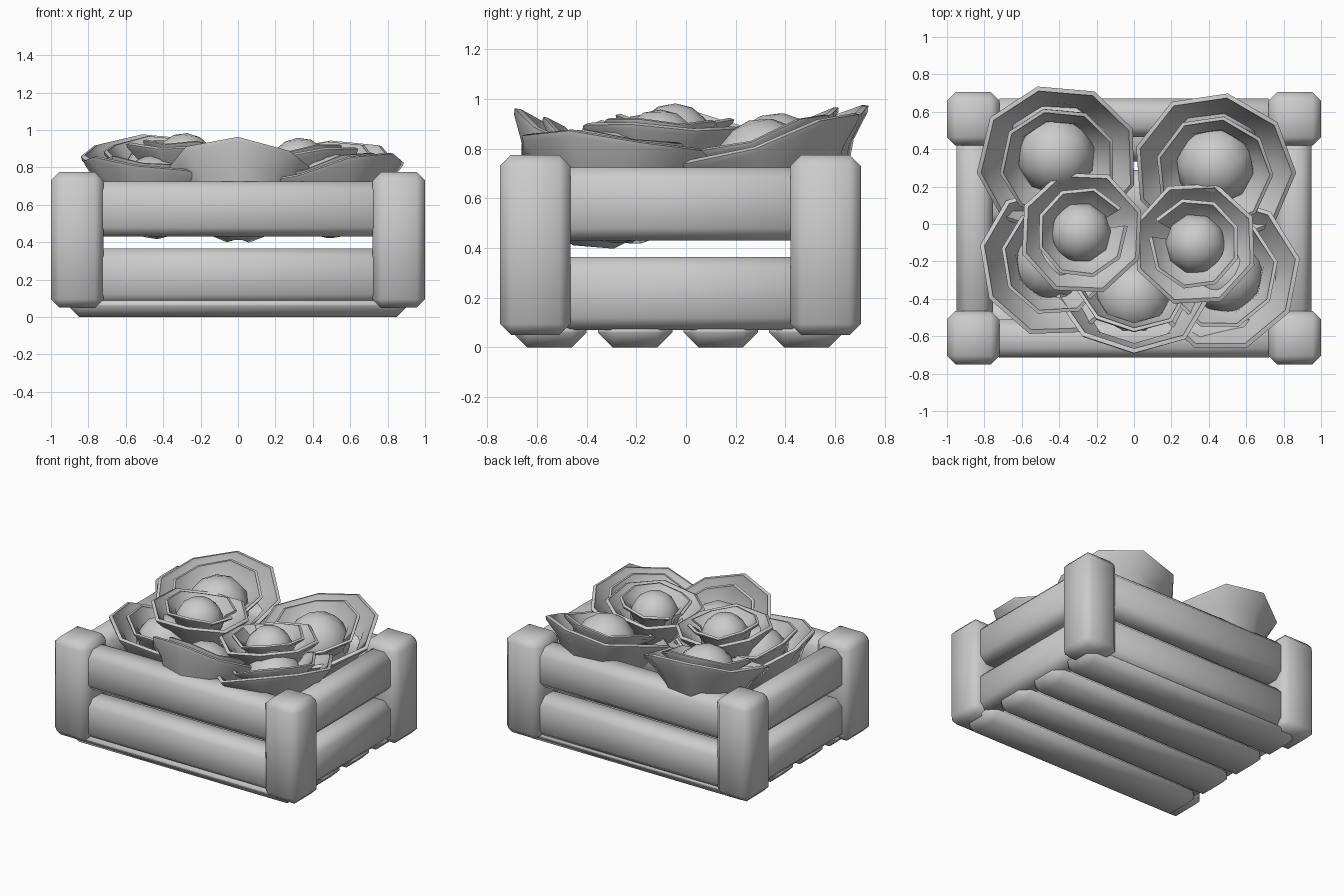
import bpy, math
from mathutils import Matrix, Vector

cube = bpy.data.objects.get("Cube")
if cube:
    bpy.data.objects.remove(cube, do_unlink=True)

grey = bpy.data.materials.new("plain_grey")
grey.use_nodes = True
grey.diffuse_color = (0.6, 0.6, 0.6, 1)
grey.node_tree.nodes["Principled BSDF"].inputs["Base Color"].default_value = (0.6, 0.6, 0.6, 1)


def finish(obj, name, angle):
    obj.name = name
    obj.data.materials.append(grey)
    bpy.ops.object.select_all(action='DESELECT')
    obj.select_set(True)
    bpy.context.view_layer.objects.active = obj
    bpy.ops.object.shade_smooth_by_angle(angle=math.radians(angle))
    return obj


def board(name, lo, hi, bevel):
    """Chamfered, softly shaded timber between two corners."""
    lo, hi = Vector(lo), Vector(hi)
    bpy.ops.mesh.primitive_cube_add(size=1, location=(lo + hi) / 2)
    obj = bpy.context.object
    obj.scale = hi - lo
    bpy.ops.object.transform_apply(location=False, rotation=False, scale=True)
    mod = obj.modifiers.new("Chamfer", 'BEVEL')
    mod.width, mod.segments = bevel, 1
    bpy.ops.object.modifier_apply(modifier=mod.name)
    return finish(obj, name, 60)


def leaf(name, profile, sides, gap, place, thickness):
    """Flared saucer leaf swept round the head, with an opening on its low side."""
    cols = sides + 1 if gap else sides
    n = len(profile)
    verts, faces = [], []
    for i in range(cols):
        a = gap / 2 + (math.tau - gap) * i / sides
        # the rim waves gently from corner to corner
        for j, (r, z) in enumerate(profile):
            wave = 0.005 * j * math.sin(2.3 * i)
            verts.append(place @ Vector((r * math.cos(a), r * math.sin(a), z + wave)))
    for i in range(sides):
        k = (i + 1) % cols
        for j in range(n - 1):
            faces.append((i * n + j, k * n + j, k * n + j + 1, i * n + j + 1))
    faces.append([i * n for i in reversed(range(cols))])
    mesh = bpy.data.meshes.new(name)
    mesh.from_pydata(verts, [], faces)
    obj = bpy.data.objects.new(name, mesh)
    bpy.context.collection.objects.link(obj)
    bpy.context.view_layer.objects.active = obj
    mod = obj.modifiers.new("Thickness", 'SOLIDIFY')
    mod.thickness, mod.offset = thickness, -1
    bpy.ops.object.modifier_apply(modifier=mod.name)
    return finish(obj, name, 45)


# Leaf sections as radius and height, ending in a chamfered lip
OUTER = [(0.08, -0.33), (0.23, -0.25), (0.32, -0.1), (0.41, -0.02), (0.42, 0.0)]
INNER = [(0.06, -0.24), (0.19, -0.13), (0.23, -0.03), (0.3, 0.02), (0.305, 0.035)]


def head(name, centre, size, facing, tilt, outer_gap):
    """Leafy head: two open leaves around a round heart."""
    place = (Matrix.Translation(centre) @ Matrix.Rotation(math.radians(facing), 4, 'Z')
             @ Matrix.Rotation(math.radians(tilt), 4, 'Y') @ Matrix.Scale(size, 4))
    leaf(name + "_outer_leaf", OUTER, 8, math.radians(outer_gap), place, 0.025)
    leaf(name + "_inner_leaf", INNER, 8, math.radians(25), place, 0.02)
    bpy.ops.mesh.primitive_uv_sphere_add(segments=10, ring_count=7, radius=0.205)
    heart = bpy.context.object
    heart.data.transform(place @ Matrix.Translation((0, 0, -0.09)))
    finish(heart, name + "_heart", 60)


# Corner posts
for side, x in (("right", -1.0), ("left", 0.72)):
    for end, y in (("front", -0.75), ("back", 0.42)):
        board(f"{end}_{side}_post", (x, y, 0.05), (x + 0.28, y + 0.285, 0.775), 0.045)

# Two rails on each side of the crate
for level, low, high in (("lower", 0.07, 0.365), ("upper", 0.43, 0.725)):
    board(f"front_{level}_rail", (-0.77, -0.715, low), (0.77, -0.51, high), 0.05)
    board(f"back_{level}_rail", (-0.77, 0.465, low), (0.77, 0.67, high), 0.05)
    board(f"right_{level}_rail", (-0.95, -0.52, low), (-0.755, 0.48, high), 0.05)
    board(f"left_{level}_rail", (0.755, -0.52, low), (0.95, 0.48, high), 0.05)

# Floor slats
for i in range(4):
    y = -0.7 + 0.345 * i
    board(f"floor_slat_{i + 1}", (-0.91, y, 0), (0.91, y + 0.3, 0.13), 0.06)

# Heads lean in towards the middle of the crate, two rest on top
head("back_right_head", (-0.41, 0.34, 0.82), 1.04, -75, 20, 30)
head("back_left_head", (0.43, 0.29, 0.8), 1.04, -100, 18, 30)
head("front_right_head", (-0.43, -0.2, 0.75), 0.98, 30, 14, 30)
head("front_middle_head", (0.0, -0.34, 0.73), 1.0, 90, 33, 30)
head("front_left_head", (0.48, -0.27, 0.76), 1.0, 150, 15, 30)
head("top_right_head", (-0.28, -0.045, 0.89), 0.81, 20, 5, 0)
head("top_left_head", (0.325, -0.105, 0.865), 0.81, 160, 5, 0)
